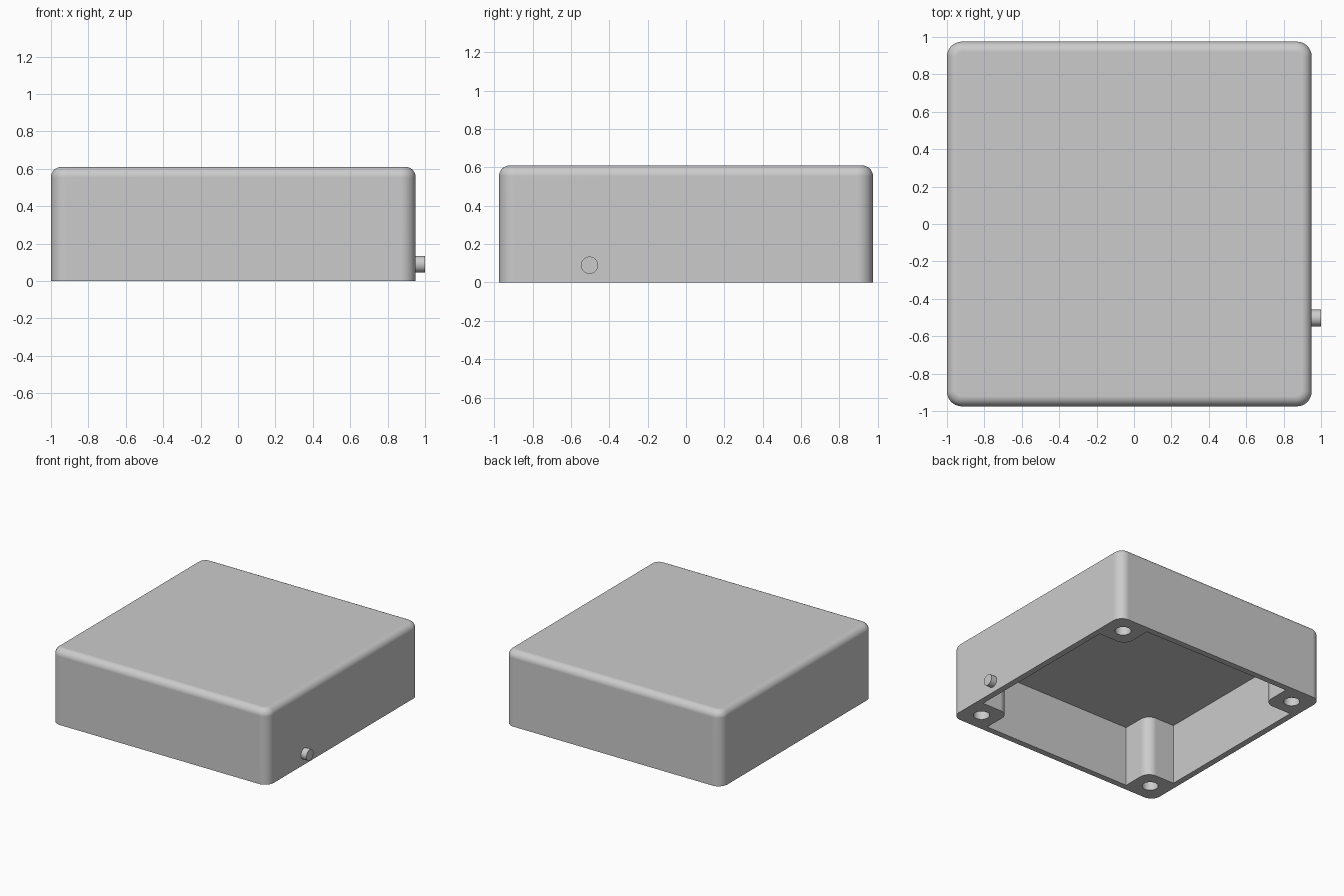
import bpy, bmesh, math
from mathutils import Matrix

old = bpy.data.objects.get("Cube")
if old:
    bpy.data.objects.remove(old, do_unlink=True)

CENTER_X = -0.025     # the housing sits off centre because of the side pin
HALF = 0.975          # half width of the square housing
HEIGHT = 0.61
CEILING = 0.495       # height of the inside ceiling
WALL = 0.05
BOSS = 0.30           # corner boss size, measured from the outer faces
HOLE_INSET = 0.155

grey = bpy.data.materials.new("light grey")
grey.use_nodes = True
color = (0.6, 0.6, 0.6, 1)
grey.diffuse_color = color
grey.node_tree.nodes["Principled BSDF"].inputs["Base Color"].default_value = color


def finish(bm, name):
    bmesh.ops.recalc_face_normals(bm, faces=bm.faces)
    mesh = bpy.data.meshes.new(name)
    bm.to_mesh(mesh)
    bm.free()
    mesh.materials.append(grey)
    obj = bpy.data.objects.new(name, mesh)
    bpy.context.collection.objects.link(obj)
    return obj


def prism(outline, z0, z1):
    bm = bmesh.new()
    base = bm.faces.new([bm.verts.new((x + CENTER_X, y, z0)) for x, y in outline])
    top = bmesh.ops.extrude_face_region(bm, geom=[base])["geom"]
    verts = [v for v in top if isinstance(v, bmesh.types.BMVert)]
    bmesh.ops.translate(bm, verts=verts, vec=(0, 0, z1 - z0))
    return bm


def arc(cx, cy, r, start, end, steps=10):
    angles = [math.radians(start + (end - start) * i / steps) for i in range(steps + 1)]
    return [(cx + r * math.cos(a), cy + r * math.sin(a)) for a in angles]


def four_fold(points):
    # repeat one corner of an outline around the square
    result = []
    for turn in range(4):
        for x, y in points:
            result.append((x, y))
        points = [(-y, x) for x, y in points]
    return result


def cylinder(name, radius, depth, matrix):
    bm = bmesh.new()
    bmesh.ops.create_cone(bm, cap_ends=True, segments=32, radius1=radius,
                          radius2=radius, depth=depth, matrix=matrix)
    return finish(bm, name)


def activate(obj):
    bpy.ops.object.select_all(action="DESELECT")
    obj.select_set(True)
    bpy.context.view_layer.objects.active = obj


def cut(obj, cutter):
    cutter.hide_render = True
    mod = obj.modifiers.new("cut", "BOOLEAN")
    mod.operation = "DIFFERENCE"
    mod.solver = "EXACT"
    mod.object = cutter
    activate(obj)
    bpy.ops.object.modifier_apply(modifier=mod.name)
    bpy.data.objects.remove(cutter, do_unlink=True)


def smooth(obj):
    activate(obj)
    bpy.ops.object.shade_smooth_by_angle(angle=math.radians(30))
    mod = obj.modifiers.new("even shading", "WEIGHTED_NORMAL")
    mod.keep_sharp = True


# Housing block with rounded corners and a rounded top rim
radius = 0.08
c = HALF - radius
bm = prism(four_fold(arc(c, c, radius, 0, 90)), 0, HEIGHT)
rim = [e for e in bm.edges if all(v.co.z > HEIGHT - 0.001 for v in e.verts)]
bmesh.ops.bevel(bm, geom=rim, offset=0.055, segments=8, profile=0.5, affect="EDGES")
housing = finish(bm, "housing")

# Open cavity from below, leaving a rounded boss in each corner
inner = HALF - WALL
edge = HALF - BOSS
corner = [(inner, edge)]
corner += arc(edge + radius, edge + radius, radius, 270, 180)
corner += [(edge, inner)]
cut(housing, finish(prism(four_fold(corner), -0.1, CEILING), "cavity_cutter"))

# Screw holes in the bosses
p = HALF - HOLE_INSET
for sx in (-1, 1):
    for sy in (-1, 1):
        place = Matrix.Translation((CENTER_X + sx * p, sy * p, 0.15))
        cut(housing, cylinder("hole_cutter", 0.06, 0.6, place))
smooth(housing)

# Small pin on the left side wall
place = Matrix.Translation((0.97, -0.503, 0.09)) @ Matrix.Rotation(math.pi / 2, 4, "Y")
smooth(cylinder("side_pin", 0.045, 0.06, place))
